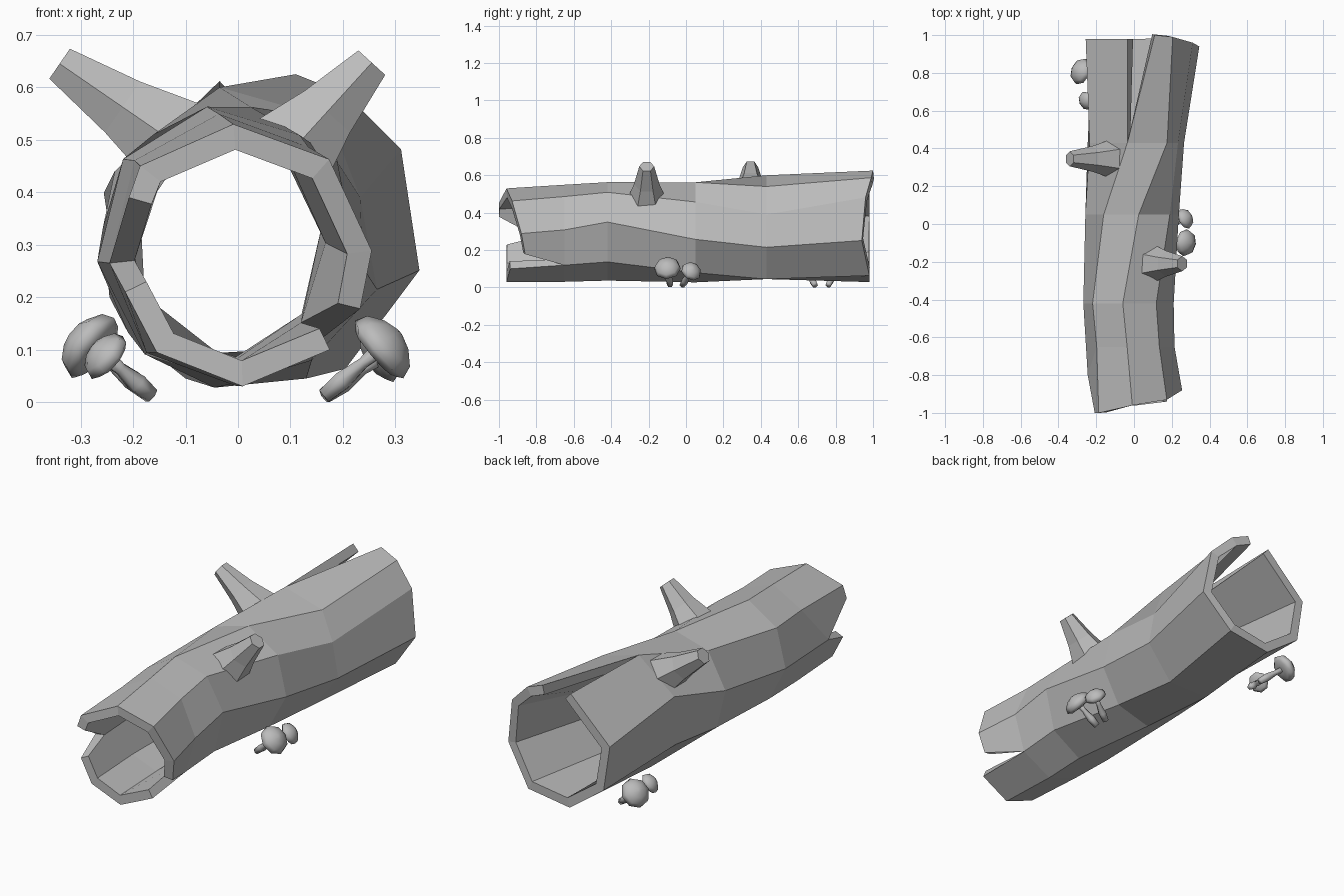
import bpy
import bmesh
from math import cos, sin, radians, tau
from mathutils import Vector

cube = bpy.data.objects.get("Cube")
if cube:
    bpy.data.objects.remove(cube)

grey = bpy.data.materials.new("plain grey")
grey.use_nodes = True
GREY = (0.5, 0.5, 0.5, 1)
grey.diffuse_color = GREY
grey.node_tree.nodes["Principled BSDF"].inputs["Base Color"].default_value = GREY


def finish(bm, name):
    mesh = bpy.data.meshes.new(name)
    bm.to_mesh(mesh)
    bm.free()
    mesh.materials.append(grey)
    obj = bpy.data.objects.new(name, mesh)
    bpy.context.collection.objects.link(obj)
    return obj


def lathe(name, start, end, profile, sides, smooth=False):
    """Spin (fraction along the axis, radius) pairs around the line start-end."""
    start, axis = Vector(start), Vector(end) - Vector(start)
    turn = axis.to_track_quat('Z', 'Y')
    bm = bmesh.new()
    rings = []
    for t, r in profile:
        rings.append([bm.verts.new(start + axis * t + turn @ Vector(
            (r * cos(tau * i / sides), r * sin(tau * i / sides), 0)))
            for i in range(sides)])
    for a, b in zip(rings, rings[1:]):
        for i in range(sides):
            n = (i + 1) % sides
            bm.faces.new((a[i], a[n], b[n], b[i]))
    bm.faces.new(rings[0][::-1])
    bm.faces.new(rings[-1])
    for f in bm.faces:
        f.smooth = smooth
    return finish(bm, name)


# Hollow log: eight-sided rings (y, centre x, centre z, radius x, radius z, twist)
SIDES = 8
rings = [
    (-0.96, 0.00, 0.28, 0.255, 0.25, 2),
    (-0.65, -0.02, 0.29, 0.235, 0.26, 4),
    (-0.42, -0.03, 0.30, 0.24, 0.265, 7),
    (0.05, -0.01, 0.295, 0.25, 0.27, -8),
    (0.43, 0.00, 0.315, 0.265, 0.285, -31),
    (0.98, 0.045, 0.325, 0.31, 0.305, -14),
]
FRONT, SWELL, BACK = 0, 4, len(rings) - 1
# Broken ends: (ring, side) -> points before and after each crack
cracks = {
    (FRONT, 7): ((0.175, -0.94, 0.1), (0.233, -0.86, 0.178)),
    (FRONT, 4): ((-0.208, -1.0, 0.39), (-0.215, -0.96, 0.21)),
    (BACK, 3): ((0.11, 1.0, 0.625), (-0.035, 0.98, 0.612)),
}
# Uneven rim: (ring, side) -> y
rim = {(FRONT, 0): -0.88, (FRONT, 1): -0.93, (FRONT, 3): -1.0,
       (1, 4): -0.8, (BACK, 0): 0.94, (BACK, 1): 0.96, (BACK, 2): 0.99}
# Knobbly corners: (ring, side) -> x, z
knobs = {(FRONT, 5): (-0.155, 0.095), (1, 4): (-0.245, 0.265),
         (2, 0): (0.21, 0.35),
         (SWELL, 0): (0.265, 0.215), (SWELL, 1): (0.233, 0.39),
         (SWELL, 2): (0.175, 0.54), (SWELL, 3): (-0.035, 0.6),
         (SWELL, 4): (-0.235, 0.44), (SWELL, 5): (-0.245, 0.2),
         (SWELL, 6): (-0.1, 0.045), (SWELL, 7): (0.13, 0.045),
         (BACK, 2): (0.205, 0.587)}

bm = bmesh.new()


def corner(j, k):
    y, cx, cz, rx, rz, twist = rings[j]
    a = radians(360 / SIDES * k + twist)
    x, z = knobs.get((j, k), (cx + rx * cos(a), cz + rz * sin(a)))
    return x, rim.get((j, k), y), z


points = {(j, k): [bm.verts.new(p) for p in cracks.get((j, k), [corner(j, k)])]
          for j in range(len(rings)) for k in range(SIDES)}
for j in range(BACK):
    for k in range(SIDES):
        n = (k + 1) % SIDES
        bm.faces.new((points[j, k][-1], points[j + 1, k][-1],
                      points[j + 1, n][0], points[j, n][0]))
log = finish(bm, "hollow_log")
wall = log.modifiers.new("wall", 'SOLIDIFY')
wall.thickness = 0.045
wall.offset = -1
wall.use_even_offset = True

# Broken branch stubs with flared feet
stub = [(0, 0.11), (0.5, 0.068), (1, 0.04)]
lathe("left_branch_stub", (0.085, -0.21, 0.46), (0.255, -0.21, 0.647), stub, 6)
lathe("right_branch_stub", (-0.1, 0.345, 0.48), (-0.34, 0.345, 0.645), stub, 6)

# Mushrooms: foot, cap centre, cap radius
mushrooms = {
    "left_large": ((0.165, -0.085, 0.012), (0.278, -0.10, 0.108), 0.072),
    "left_small": ((0.165, -0.02, 0.012), (0.275, 0.03, 0.09), 0.056),
    "right_large": ((-0.165, 0.76, 0.012), (-0.285, 0.81, 0.11), 0.072),
    "right_small": ((-0.165, 0.69, 0.012), (-0.255, 0.65, 0.09), 0.052),
}
stem = [(0, 0.016), (0.3, 0.02), (0.65, 0.012), (1, 0.018)]
cap = [(0, 0.3), (0.05, 0.75), (0.25, 1), (0.6, 0.88), (0.88, 0.5), (1, 0.12)]
for name, (foot, centre, radius) in mushrooms.items():
    lathe(name + "_mushroom_stem", foot, centre, stem, 6, True)
    c = Vector(centre)
    lean = (c - Vector(foot)).normalized() * radius
    lathe(name + "_mushroom_cap", c - lean * 0.4, c + lean * 0.55,
          [(t, r * radius) for t, r in cap], 8, True)
